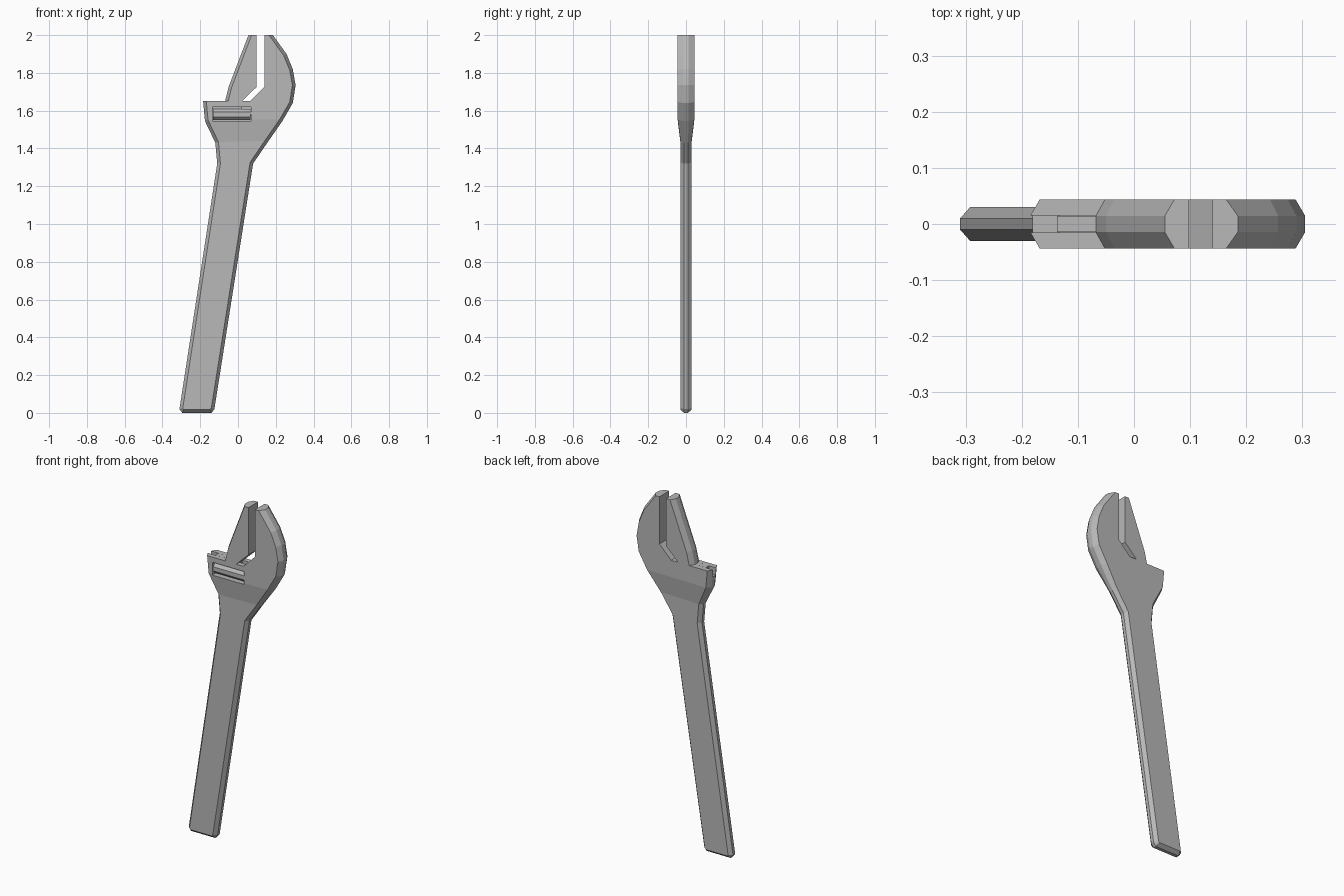
import bpy, bmesh
from mathutils import Vector

if "Cube" in bpy.data.objects:
    bpy.data.objects.remove(bpy.data.objects["Cube"])

steel = bpy.data.materials.new("grey steel")
steel.diffuse_color = (0.48, 0.48, 0.48, 1)
steel.use_nodes = True
steel.node_tree.nodes["Principled BSDF"].inputs["Base Color"].default_value = steel.diffuse_color


def finish(bm, name):
    bmesh.ops.recalc_face_normals(bm, faces=bm.faces)
    me = bpy.data.meshes.new(name)
    bm.to_mesh(me)
    bm.free()
    me.materials.append(steel)
    ob = bpy.data.objects.new(name, me)
    bpy.context.collection.objects.link(ob)
    return ob


def inset(pts, sharp, width):
    """Offset a counter-clockwise outline inward, leaving sharp edges in place."""
    n, out = len(pts), []
    P = [Vector(p) for p in pts]
    for i in range(n):
        d1 = (P[i] - P[i - 1]).normalized()
        d2 = (P[(i + 1) % n] - P[i]).normalized()
        n1, n2 = Vector((-d1.y, d1.x)), Vector((-d2.y, d2.x))
        c1 = 0 if (i - 1) % n in sharp else width
        c2 = 0 if i in sharp else width
        det = n1.x * n2.y - n1.y * n2.x
        if abs(det) < 1e-3:
            q = n1 * c1
        else:
            q = Vector((c1 * n2.y - c2 * n1.y, n1.x * c2 - n2.x * c1)) / det
        out.append(P[i] + q)
    return out


def plate(name, pts, sharp, width, caps, thick):
    """Plate with chamfered rim; thick(z) gives the half thickness."""
    bm = bmesh.new()
    n = len(pts)
    inner = inset(pts, sharp, width)
    rings = []
    for side, k in ((-1, 1), (-1, 0.33), (1, 0.33), (1, 1)):
        src = inner if k == 1 else pts
        rings.append([bm.verts.new((src[i][0], side * k * thick(pts[i][1]), src[i][1]))
                      for i in range(n)])
    for a, b in zip(rings, rings[1:]):
        for i in range(n):
            j = (i + 1) % n
            bm.faces.new((a[i], a[j], b[j], b[i]))
    for cap in caps:
        bm.faces.new([rings[0][i] for i in cap])
        bm.faces.new([rings[3][i] for i in reversed(cap)])
    return finish(bm, name)


def box(name, x, y, z):
    bm = bmesh.new()
    bmesh.ops.create_cube(bm, size=1)
    for v in bm.verts:
        v.co = [(a + b) / 2 + c * (b - a) for (a, b), c in zip((x, y, z), v.co)]
    return finish(bm, name)


# Handle and fixed jaw in one forged body
body_pts = [(-.31, .02), (-.295, 0), (-.14, 0), (-.125, .02), (.08, 1.32),
            (.155, 1.43), (.235, 1.545), (.29, 1.64), (.305, 1.735), (.29, 1.82),
            (.257, 1.9), (.185, 2), (.14, 2), (.14, 1.725), (.065, 1.65),
            (-.185, 1.65), (-.175, 1.545), (-.12, 1.43), (-.11, 1.32)]
body = plate("handle_and_fixed_jaw", body_pts, {11, 12, 13, 14}, .017,
             [[0, 1, 2, 3, 4, 18], [4, 5, 17, 18], [5, 6, 16, 17], list(range(6, 17))],
             lambda z: .03 if z < 1.5 else .044)

# Worm pocket on the front and sliding groove on the shelf
for cutter in (box("pocket_cutter", (-.135, .07), (-.1, .022), (1.545, 1.62)),
               box("groove_cutter", (-.3, .06), (-.015, .015), (1.607, 1.7))):
    mod = body.modifiers.new("cut", 'BOOLEAN')
    mod.operation, mod.solver, mod.object = 'DIFFERENCE', 'EXACT', cutter
    bpy.context.view_layer.objects.active = body
    bpy.ops.object.modifier_apply(modifier=mod.name)
    bpy.data.objects.remove(cutter)

# Movable jaw with its rack
jaw_pts = [(-.068, 1.65), (.02, 1.65), (.098, 1.725), (.098, 2), (.055, 2), (-.05, 1.725)]
plate("movable_jaw", jaw_pts, {0, 1, 2, 3}, .016, [list(range(6))], lambda z: .044)
box("jaw_rack", (-.137, .02), (-.0145, .0145), (1.61, 1.65))

# Adjusting worm
bm = bmesh.new()
bmesh.ops.create_cone(bm, cap_ends=True, segments=8, radius1=.032, radius2=.032, depth=.2)
worm = finish(bm, "adjusting_worm")
worm.rotation_euler = (0.3927, 1.5708, 0)
worm.rotation_mode = 'ZYX'
worm.rotation_euler = (0, 1.5708, 0.3927)
# Turn the section so a flat faces the front
worm.rotation_mode = 'XYZ'
worm.rotation_euler = (0, 1.5708, 0)
for v in worm.data.vertices:
    x, y = v.co.x, v.co.y
    v.co.x, v.co.y = .92388 * x - .38268 * y, .38268 * x + .92388 * y
if max(v.co.x for v in worm.data.vertices) > .031:
    for v in worm.data.vertices:
        x, y = v.co.x, v.co.y
        v.co.x, v.co.y = .92388 * x - .38268 * y, .38268 * x + .92388 * y
worm.location = (-.0325, -.009, 1.58)
